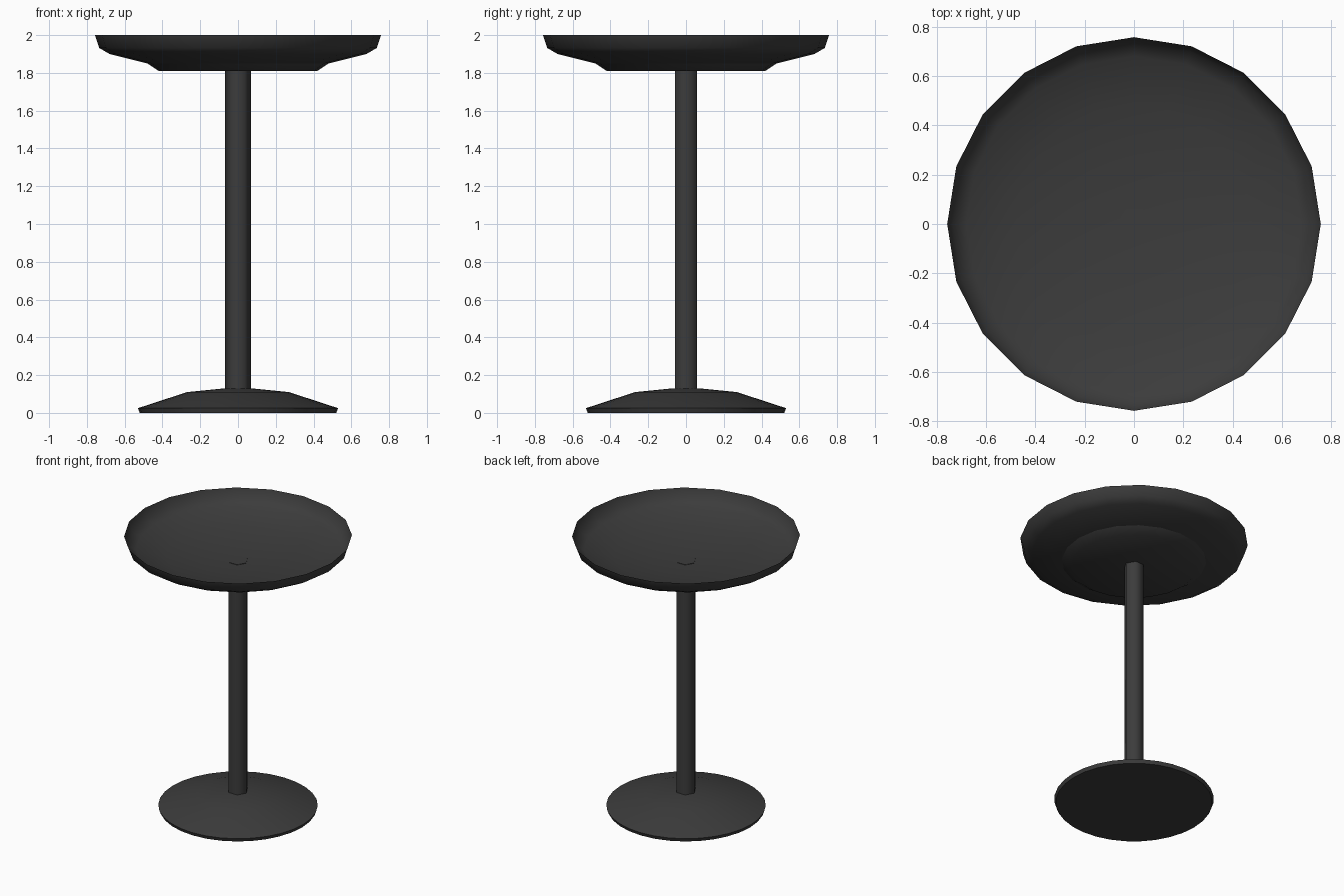
import bpy
import bmesh
from math import cos, sin, tau, radians

if "Cube" in bpy.data.objects:
    bpy.data.objects.remove(bpy.data.objects["Cube"])

# One dark grey finish for the whole table
grey = bpy.data.materials.new("dark_grey")
grey.use_nodes = True
colour = (0.045, 0.045, 0.045, 1)
grey.diffuse_color = colour
grey.node_tree.nodes["Principled BSDF"].inputs["Base Color"].default_value = colour


def lathe(name, profile, sides, angle=65):
    """Spin (radius, height) points round z; radius 0 makes a pole vertex."""
    bm = bmesh.new()
    rings = []
    for r, z in profile:
        count = sides if r > 0 else 1
        rings.append([bm.verts.new((r * cos(tau * i / sides), r * sin(tau * i / sides), z))
                      for i in range(count)])
    for low, high in zip(rings, rings[1:]):
        for i in range(sides):
            j = (i + 1) % sides
            corners = [low[i % len(low)], low[j % len(low)],
                       high[j % len(high)], high[i % len(high)]]
            bm.faces.new(list(dict.fromkeys(corners)))
    mesh = bpy.data.meshes.new(name)
    bm.to_mesh(mesh)
    bm.free()
    mesh.materials.append(grey)
    obj = bpy.data.objects.new(name, mesh)
    bpy.context.collection.objects.link(obj)
    bpy.ops.object.select_all(action='DESELECT')
    obj.select_set(True)
    bpy.context.view_layer.objects.active = obj
    bpy.ops.object.shade_smooth_by_angle(angle=radians(angle))
    return obj


# Domed foot with a flat underside
lathe("base", [(0, 0), (0.52, 0), (0.53, 0.025), (0.27, 0.11), (0.07, 0.13), (0, 0.13)], 32)

# Six-sided column, its cap just showing in the dish
lathe("column", [(0, 0.1), (0.068, 0.1), (0.068, 1.818), (0, 1.818)], 6)

# Thin shallow dish, open at the top
lathe("dish_top", [(0, 1.813), (0.25, 1.823), (0.48, 1.85), (0.68, 1.9),
                   (0.735, 1.932), (0.757, 2)], 20)

# Raised pad under the dish
lathe("dish_underside", [(0, 1.81), (0.42, 1.81), (0.48, 1.85)], 20)
